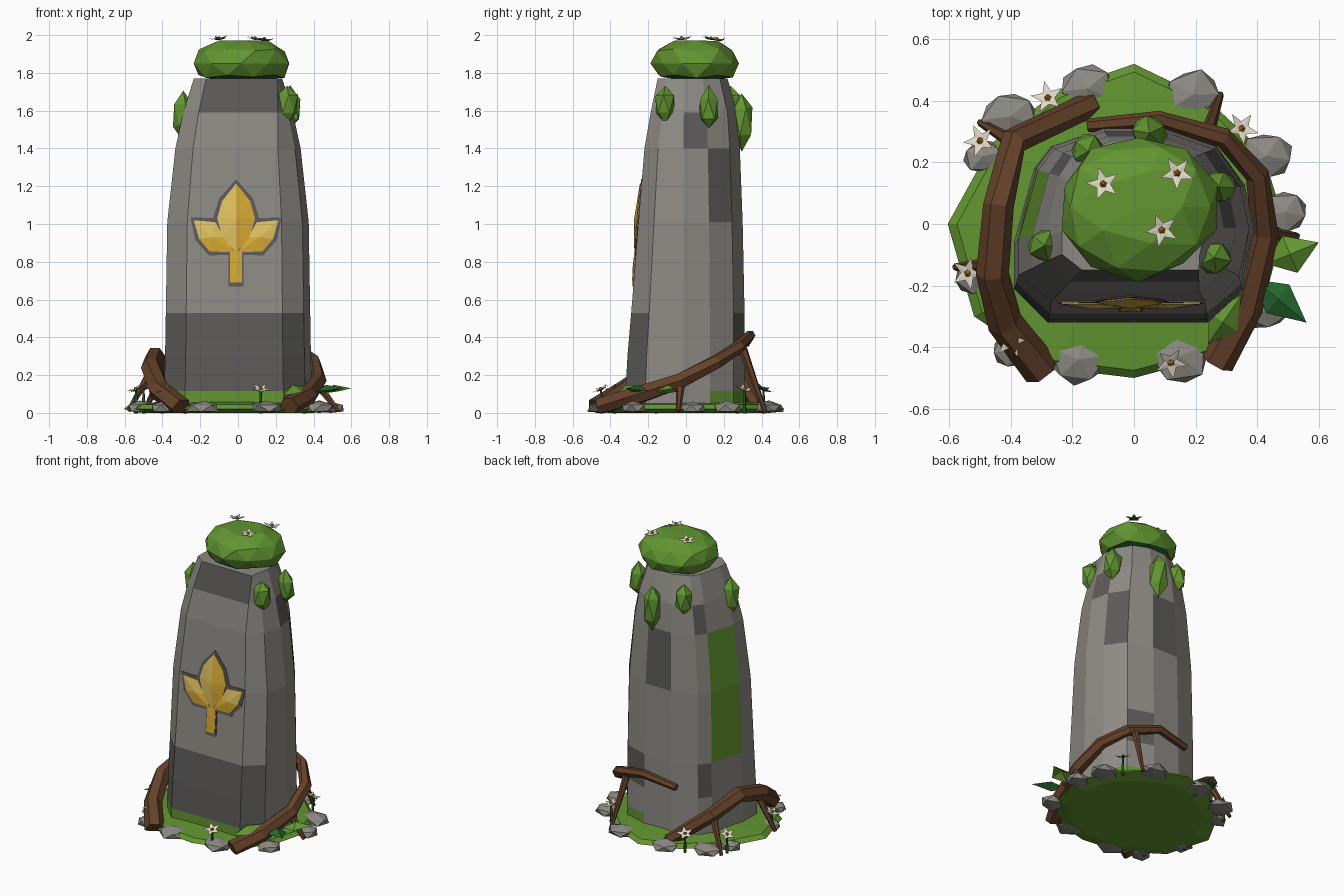
import bpy, bmesh, math, random
from mathutils import Vector, Matrix

random.seed(4)
if "Cube" in bpy.data.objects:
    bpy.data.objects.remove(bpy.data.objects["Cube"])


def material(name, *rgb):
    col = [(c / 255) ** 2.2 for c in rgb] + [1]
    m = bpy.data.materials.new(name)
    m.use_nodes = True
    m.diffuse_color = col
    m.node_tree.nodes["Principled BSDF"].inputs["Base Color"].default_value = col
    return m


STONE = material("stone grey", 140, 137, 131)
DARK = material("dark stone", 92, 91, 89)
MOSS = material("moss green", 98, 148, 52)
LEAF = material("deep leaf green", 42, 102, 48)
WOOD = material("root brown", 100, 67, 45)
GOLD = material("gold", 212, 168, 55)
PALE_GOLD = material("pale gold", 222, 190, 96)
PETAL = material("cream petal", 226, 216, 200)
POLLEN = material("flower centre", 170, 118, 30)


def finish(name, bm, mats, rule=None):
    """Turn a bmesh into a flat shaded object; rule(face) picks the colour."""
    bmesh.ops.recalc_face_normals(bm, faces=bm.faces)
    bm.normal_update()
    if rule:
        for f in bm.faces:
            f.material_index = rule(f)
    me = bpy.data.meshes.new(name)
    bm.to_mesh(me)
    bm.free()
    for m in mats:
        me.materials.append(m)
    ob = bpy.data.objects.new(name, me)
    bpy.context.scene.collection.objects.link(ob)


def loft(bm, rings):
    """Skin closed rings of points, capping both ends; returns the quad grid."""
    rows = [[bm.verts.new(p) for p in r] for r in rings]
    n = len(rows[0])
    grid = {}
    for lv, (a, b) in enumerate(zip(rows, rows[1:])):
        for i in range(n):
            j = (i + 1) % n
            grid[i, lv] = bm.faces.new((a[i], a[j], b[j], b[i]))
    bm.faces.new(rows[0])
    bm.faces.new(rows[-1])
    return grid


# Tapering standing stone
SECTION = [(-.28, -.32), (.24, -.32), (.355, -.215), (.39, -.02), (.36, .13), (.27, .26),
           (.1, .32), (-.1, .32), (-.27, .26), (-.325, .185), (-.39, -.06), (-.39, -.21)]
# height, width scale, front y, back y
LEVELS = [(.02, 1, -.32, .31), (.115, 1, -.32, .31), (.3, .99, -.31, .31), (.53, .98, -.29, .31),
          (1.01, .96, -.252, .3), (1.4, .85, -.22, .285), (1.59, .745, -.187, .27),
          (1.77, .6, -.15, .22)]


def section(z, s, front, back):
    ring = []
    for i, (x, y) in enumerate(SECTION):
        wide = max(s, .88) if i == 1 else s   # the right front edge leans less
        ring.append((x * wide, y / .32 * (-front if y < 0 else back), z))
    return ring


bm = bmesh.new()
grid = loft(bm, [section(*lv) for lv in LEVELS])
dark = [(i, lv) for i in (0, 1, 11) for lv in (1, 2)]
dark += [(1, 0), (0, 6), (6, 4), (4, 4), (3, 5), (5, 2), (8, 5), (8, 2)]
for key in dark:
    grid[key].material_index = 1
# moss stripe on the right side, and moss creeping up the foot
for key in ((9, 3), (9, 4), (11, 0), (0, 0), (4, 0), (5, 0)):
    grid[key].material_index = 2
finish("standing_stone", bm, [STONE, DARK, MOSS])

# Flat mossy ground disc; radii go round from +x
RIM = [.49, .48, .47, .52, .5, .53, .605, .6, .54, .5, .5, .49]
bm = bmesh.new()
rings = []
for k, z in ((.82, 0), (1, .02), (.95, .045), (.6, .06)):
    rings.append([(r * k * math.cos(i * math.tau / 12), r * k * math.sin(i * math.tau / 12), z)
                  for i, r in enumerate(RIM)])
loft(bm, rings)
finish("moss_ground", bm, [MOSS])


def blob(name, centre, size, mats, detail=1, rough=.1, rule=None, span=(0, 2), turn=0):
    """Faceted rounded lump with jittered corners, flattened to a height span."""
    bm = bmesh.new()
    bmesh.ops.create_icosphere(bm, subdivisions=detail, radius=1)
    bmesh.ops.rotate(bm, verts=bm.verts, matrix=Matrix.Rotation(turn, 3, 'Z'))
    for v in bm.verts:
        k = 1 + random.uniform(-rough, rough)
        v.co = Vector(centre) + Vector([c * s * k for c, s in zip(v.co, size)])
        v.co.z = min(max(v.co.z, span[0]), span[1])
    finish(name, bm, mats, rule)


# Moss cap, darker underneath
blob("moss_cap", (.015, .055, 1.85), (.26, .235, .14), [MOSS, LEAF], 2, .05,
     lambda f: int(f.normal.z < -.7), (1.768, 1.972))

# Moss tufts hanging around the top: x, y, z, half height
TUFTS = [(-.29, -.07, 1.575, .135), (.26, -.11, 1.635, .105), (.275, .12, 1.61, .115),
         (.05, .295, 1.545, .155), (-.15, .235, 1.63, .11)]
for x, y, z, h in TUFTS:
    blob("moss_tuft", (x, y, z), (.062, .06, h), [MOSS], turn=x * 9)

# Flat loose stones around the rim: x, y, size
ROCKS = [(-.4, .35, .105), (-.15, .44, .1), (.19, .42, .105), (.43, .22, .095), (.49, .04, .08),
         (.43, -.28, .08), (.15, -.43, .105), (-.18, -.44, .105), (-.4, -.41, .07),
         (-.52, -.17, .07), (-.49, .22, .07)]
for x, y, r in ROCKS:
    blob("rim_stone", (x, y, .025), (r, r * .85, .038), [STONE], rough=.1, turn=x * 20)


def root(name, points, thick, thin):
    """Hexagonal tapering tube along a path."""
    pts = [Vector(p) for p in points]
    rings = []
    for i, p in enumerate(pts):
        t = (pts[min(i + 1, len(pts) - 1)] - pts[max(i - 1, 0)]).normalized()
        side = t.cross(Vector((0, 0, 1))).normalized()
        up = side.cross(t)
        r = thick + (thin - thick) * i / (len(pts) - 1)
        ring = []
        for k in range(6):
            q = p + r * (math.cos(k * math.pi / 3) * side + math.sin(k * math.pi / 3) * up)
            q.z = max(q.z, 0)
            ring.append(q)
        rings.append(ring)
    bm = bmesh.new()
    loft(bm, rings)
    finish(name, bm, [WOOD])


# Arching roots and their small props
root("right_root", [(-.3, -.475, .02), (-.42, -.32, .12), (-.46, -.16, .24), (-.44, .06, .3),
                    (-.39, .27, .23), (-.14, .39, .03)], .062, .042)
root("left_root", [(.27, -.45, .03), (.37, -.27, .09), (.425, -.03, .17), (.4, .16, .27),
                   (.29, .28, .35), (.08, .34, .41), (-.15, .32, .37)], .056, .022)
for a, b in [((-.4, .27, .2), (-.5, .33, 0)), ((-.46, -.13, .22), (-.58, -.14, .01)),
             ((.24, .3, .34), (.28, .42, 0)), ((.43, -.03, .14), (.53, -.04, .01))]:
    root("root_prop", [a, b], .024, .012)


# Gold leaf emblem with a dark border, lying on the sloping front face
def on_front(x, z, lift):
    return (x - .01, -.332 + .08 * z - lift, z)


def plate(name, outline, lift, peak, mats, grow=0, rule=None):
    """Raised panel with a peaked middle and side walls reaching the stone."""
    n = len(outline)
    cx, cz = (sum(p[k] for p in outline) / n for k in (0, 1))
    bm = bmesh.new()
    ring, base = [], []
    for x, z in outline:
        k = 1 + grow / math.hypot(x - cx, z - cz)
        spot = cx + (x - cx) * k, cz + (z - cz) * k
        ring.append(bm.verts.new(on_front(*spot, lift)))
        base.append(bm.verts.new(on_front(*spot, -.003)))
    top = bm.verts.new(on_front(cx, cz, lift + peak))
    for i in range(n):
        j = (i + 1) % n
        bm.faces.new((ring[i], ring[j], top))
        bm.faces.new((ring[i], base[i], base[j], ring[j]))
    bm.faces.new(base)
    finish(name, bm, mats, rule)


CENTRE = [(0, .85), (.07, .92), (.1, 1.03), (.075, 1.12), (0, 1.215),
          (-.075, 1.12), (-.1, 1.03), (-.07, .92)]
SIDE = [(.01, .85), (.14, .855), (.195, .92), (.225, 1.02), (.11, 1.01), (.065, .93)]
STEM = [(-.032, .69), (.032, .69), (.032, .86), (-.032, .86)]
OTHER = [(-x, z) for x, z in reversed(SIDE)]
for name, shape, peak, pale in [
        ("centre", CENTRE, .016, lambda f: int(f.calc_center_median().x < -.011)),
        ("left", SIDE, .01, lambda f: int(f.calc_center_median().z > .935)),
        ("right", OTHER, .01, lambda f: int(f.calc_center_median().z > .935)),
        ("stem", STEM, .003, None)]:
    plate("emblem_border_" + name, shape, .005, 0, [DARK], .022)
    plate("emblem_" + name, shape, .009, peak, [GOLD, PALE_GOLD], rule=pale)


def flower(x, y, z, tilt, stem):
    """Five pointed blossom over green sepals, leaning outwards."""
    lean = Vector((x, y, 0)).normalized() * math.sin(tilt) + Vector((0, 0, math.cos(tilt)))
    frame = Matrix.Translation((x, y, z)) @ lean.to_track_quat('Z', 'Y').to_matrix().to_4x4()
    for name, mat, size, drop in (("flower_petals", PETAL, 1, 0),
                                  ("flower_sepals", LEAF, .92, .005)):
        bm = bmesh.new()
        hub = bm.verts.new((0, 0, -drop))
        ring = []
        for k in range(10):
            r, a = size * (.024 if k % 2 else .056), k * math.pi / 5 + x * 7
            rise = .002 if k % 2 else .01
            ring.append(bm.verts.new((r * math.cos(a), r * math.sin(a), rise - drop)))
        for k in range(10):
            bm.faces.new((hub, ring[k], ring[(k + 1) % 10]))
        bm.transform(frame)
        finish(name, bm, [mat])
    bm = bmesh.new()
    bmesh.ops.create_cone(bm, segments=5, radius1=.014, radius2=.004, depth=.014,
                          cap_ends=True, matrix=frame @ Matrix.Translation((0, 0, .006)))
    finish("flower_centre", bm, [POLLEN])
    if stem:
        bm = bmesh.new()
        bmesh.ops.create_cone(bm, segments=5, radius1=.01, radius2=.006, depth=z, cap_ends=True,
                              matrix=Matrix.Translation((x, y, z / 2 - .004)))
        finish("flower_stem", bm, [LEAF])


for x, y in [(-.5, .27), (-.28, .41), (.35, .31), (-.54, -.16), (-.4, -.38), (.12, -.45)]:
    flower(x, y, .125, .45, True)
for x, y, z in [(-.1, .13, 1.98), (.14, .165, 1.975), (.09, -.02, 1.98)]:
    flower(x, y, z, .15, False)


# Broad folded leaves beside the stone
def leaf(base, tip, width, mat):
    a, b = Vector(base), Vector(tip)
    side = (b - a).cross(Vector((0, 0, 1))).normalized() * width
    mid = a.lerp(b, .45)
    bm = bmesh.new()
    va, vb, vm, vl, vr = [bm.verts.new(p) for p in
                          (a, b, mid + Vector((0, 0, .035)), mid + side, mid - side)]
    for tri in ((va, vm, vl), (va, vr, vm), (vm, vb, vl), (vm, vr, vb)):
        bm.faces.new(tri)
    finish("broad_leaf", bm, [mat])


leaf((.43, -.13, .1), (.6, -.06, .13), .065, MOSS)
leaf((.39, -.18, .1), (.56, -.32, .13), .06, LEAF)
leaf((.24, -.39, .09), (.35, -.23, .14), .055, MOSS)
